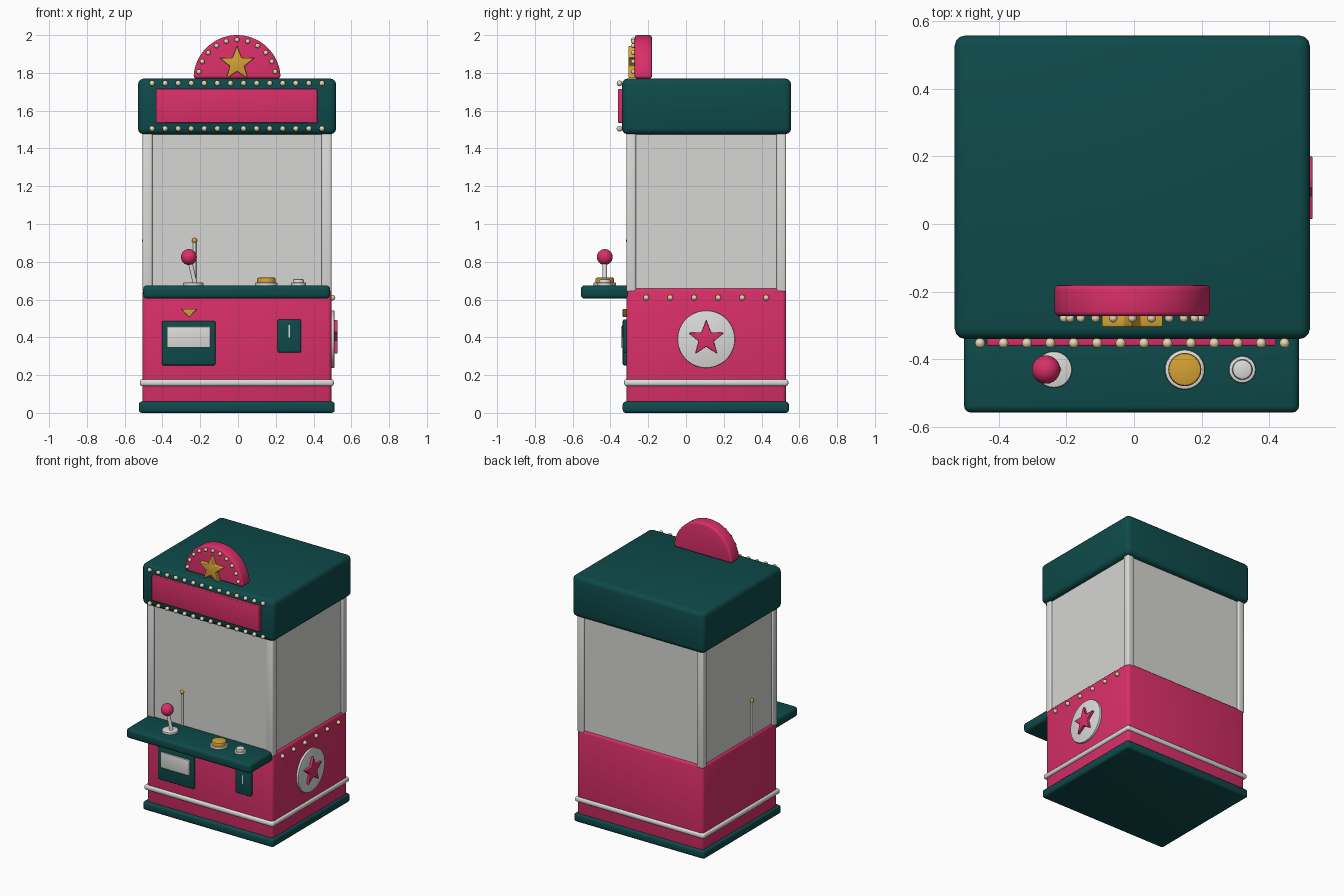
import bpy, bmesh, math
from mathutils import Vector

cube = bpy.data.objects.get("Cube")
if cube:
    bpy.data.objects.remove(cube, do_unlink=True)


def srgb(r, g, b):
    lin = [c / 12.92 if c < 0.04 else ((c + 0.055) / 1.055) ** 2.4
           for c in (r / 255, g / 255, b / 255)]
    return (*lin, 1)


def material(name, color):
    m = bpy.data.materials.new(name)
    m.use_nodes = True
    m.diffuse_color = color
    m.node_tree.nodes["Principled BSDF"].inputs["Base Color"].default_value = color
    return m


PINK = material("raspberry pink", srgb(217, 47, 104))
TEAL = material("dark teal", srgb(14, 74, 74))
GLASS = material("pale glass", srgb(214, 214, 211))
METAL = material("light metal", srgb(220, 220, 218))
GOLD = material("gold", srgb(214, 163, 52))
CREAM = material("cream bulb", srgb(232, 216, 175))


def finish(name, bm, mat, bevel=0, segments=3):
    """Turn a bmesh into a smooth-shaded, optionally bevelled object."""
    bmesh.ops.recalc_face_normals(bm, faces=bm.faces)
    me = bpy.data.meshes.new(name)
    bm.to_mesh(me)
    bm.free()
    me.materials.append(mat)
    ob = bpy.data.objects.new(name, me)
    bpy.context.collection.objects.link(ob)
    bpy.ops.object.select_all(action='DESELECT')
    ob.select_set(True)
    bpy.context.view_layer.objects.active = ob
    if bevel:
        mod = ob.modifiers.new("Bevel", 'BEVEL')
        mod.width, mod.segments, mod.limit_method = bevel, segments, 'ANGLE'
        bpy.ops.object.modifier_apply(modifier=mod.name)
    bpy.ops.object.shade_smooth_by_angle(angle=math.radians(35))
    return ob


def box(name, x, y, z, mat, bevel=0):
    """Box given as (min, max) ranges on each axis."""
    bm = bmesh.new()
    bmesh.ops.create_cube(bm, size=1)
    for v in bm.verts:
        v.co = [(lo + hi) / 2 + c * (hi - lo) for c, (lo, hi) in zip(v.co, (x, y, z))]
    return finish(name, bm, mat, bevel)


def rod(name, start, end, radius, mat, bevel=0, sides=32):
    """Cylinder between two points."""
    a, b = Vector(start), Vector(end)
    bm = bmesh.new()
    bmesh.ops.create_cone(bm, cap_ends=True, segments=sides, radius1=radius,
                          radius2=radius, depth=(b - a).length)
    turn = (b - a).to_track_quat('Z', 'Y')
    for v in bm.verts:
        v.co = turn @ v.co + (a + b) / 2
    return finish(name, bm, mat, bevel, 2)


def ball(name, center, radius, mat, detail=12):
    bm = bmesh.new()
    bmesh.ops.create_uvsphere(bm, u_segments=detail, v_segments=detail * 2 // 3, radius=radius)
    bmesh.ops.translate(bm, verts=bm.verts, vec=center)
    return finish(name, bm, mat)


def plate(name, outline, lo, hi, mat, bevel=0, side=False):
    """Extrude a 2D outline along y, or along x when side is set."""
    place = (lambda u, w, d: (d, u, w)) if side else (lambda u, w, d: (u, d, w))
    bm = bmesh.new()
    face = bm.faces.new([bm.verts.new(place(u, w, lo)) for u, w in outline])
    new = bmesh.ops.extrude_face_region(bm, geom=[face])["geom"]
    shift = Vector(place(0, 0, hi - lo))
    bmesh.ops.translate(bm, verts=[g for g in new if isinstance(g, bmesh.types.BMVert)],
                        vec=shift)
    return finish(name, bm, mat, bevel)


def star(u, w, outer, inner):
    points = []
    for i in range(10):
        r, a = (inner if i % 2 else outer), math.pi * (0.5 + i / 5)
        points.append((u + r * math.cos(a), w + r * math.sin(a)))
    return points


CX = -0.005   # cabinet centre line

# Cabinet body
box("plinth", (-0.525, 0.512), (-0.335, 0.545), (0, 0.06), TEAL, 0.016)
box("lower_cabinet", (-0.505, 0.495), (-0.315, 0.53), (0.03, 0.66), PINK, 0.02)
box("trim_band", (-0.52, 0.507), (-0.328, 0.542), (0.142, 0.178), METAL, 0.014)
box("canopy", (-0.53, 0.52), (-0.34, 0.557), (1.475, 1.77), TEAL, 0.032)

# Display case with corner posts
box("glass_case", (-0.492, 0.482), (-0.302, 0.517), (0.64, 1.49), GLASS)
for side_name, x0 in (("right", -0.505), ("left", 0.443)):
    for end_name, y0 in (("front", -0.315), ("back", 0.48)):
        box(f"{end_name}_{side_name}_post", (x0, x0 + 0.052), (y0, y0 + 0.05),
            (0.64, 1.49), METAL, 0.01)

# Prize chute rail ends showing at the glass
for n, (x, y) in {"front": (-0.23, -0.304), "side": (-0.494, -0.04)}.items():
    rod(f"{n}_chute_rail", (x, y, 0.64), (x, y, 0.905), 0.009, METAL, sides=16)
    ball(f"{n}_chute_finial", (x, y, 0.912), 0.014, GOLD)

# Marquee panel and bulb rows
box("marquee_panel", (-0.435, 0.42), (-0.36, -0.32), (1.535, 1.715), PINK, 0.005)
for row, z in (("upper", 1.745), ("lower", 1.505)):
    for i in range(14):
        ball(f"{row}_marquee_bulb", (-0.455 + i * 0.0692, -0.352, z), 0.015, CREAM)

# Half-round topper with star and bulbs
arc = [math.pi * i / 40 for i in range(41)]
plate("topper", [(CX + 0.23 * math.cos(a), 1.77 + 0.23 * math.sin(a)) for a in arc],
      -0.272, -0.18, PINK, 0.014)
plate("topper_star", star(CX, 1.848, 0.097, 0.04), -0.305, -0.26, GOLD, 0.005)
for i in range(11):
    a = math.radians(10 + 16 * i)
    ball("topper_bulb", (CX + 0.205 * math.cos(a), -0.278, 1.77 + 0.205 * math.sin(a)),
         0.013, CREAM)

# Control shelf
box("control_shelf", (-0.502, 0.488), (-0.557, -0.29), (0.605, 0.675), TEAL, 0.02)

# Joystick
JY = -0.43
rod("joystick_base", (-0.237, JY, 0.67), (-0.237, JY, 0.69), 0.054, METAL, 0.005)
rod("joystick_shaft", (-0.226, JY, 0.68), (-0.258, JY, 0.82), 0.012, METAL)
ball("joystick_knob", (-0.26, JY, 0.825), 0.042, PINK, 24)

# Buttons
for n, x, ring, cap, top, mat in (("main", 0.15, 0.059, 0.049, 0.716, GOLD),
                                  ("small", 0.32, 0.04, 0.03, 0.708, METAL)):
    rod(f"{n}_button_ring", (x, JY, 0.67), (x, JY, 0.69), ring, METAL, 0.005)
    rod(f"{n}_button", (x, JY, 0.67), (x, JY, top), cap, mat, 0.008)

# Prize door, arrow and coin slot
box("prize_door_frame", (-0.403, -0.12), (-0.335, -0.3), (0.252, 0.487), TEAL, 0.008)
box("prize_flap", (-0.377, -0.146), (-0.345, -0.32), (0.345, 0.457), METAL, 0.004)
plate("prize_arrow", [(-0.3, 0.55), (-0.217, 0.55), (-0.259, 0.505)], -0.335, -0.3, GOLD, 0.003)
box("coin_plate", (0.21, 0.334), (-0.335, -0.3), (0.32, 0.495), TEAL, 0.008)
box("coin_slot", (0.268, 0.276), (-0.34, -0.32), (0.4, 0.465), METAL)

# Side badge and bulbs
rod("side_badge", (0.48, 0.107, 0.39), (0.51, 0.107, 0.39), 0.152, METAL, 0.004, 48)
plate("side_star", star(0.107, 0.393, 0.1, 0.042), 0.5, 0.528, PINK, 0.004, side=True)
for i in range(6):
    ball("side_bulb", (0.5, -0.21 + i * 0.127, 0.61), 0.015, CREAM)
